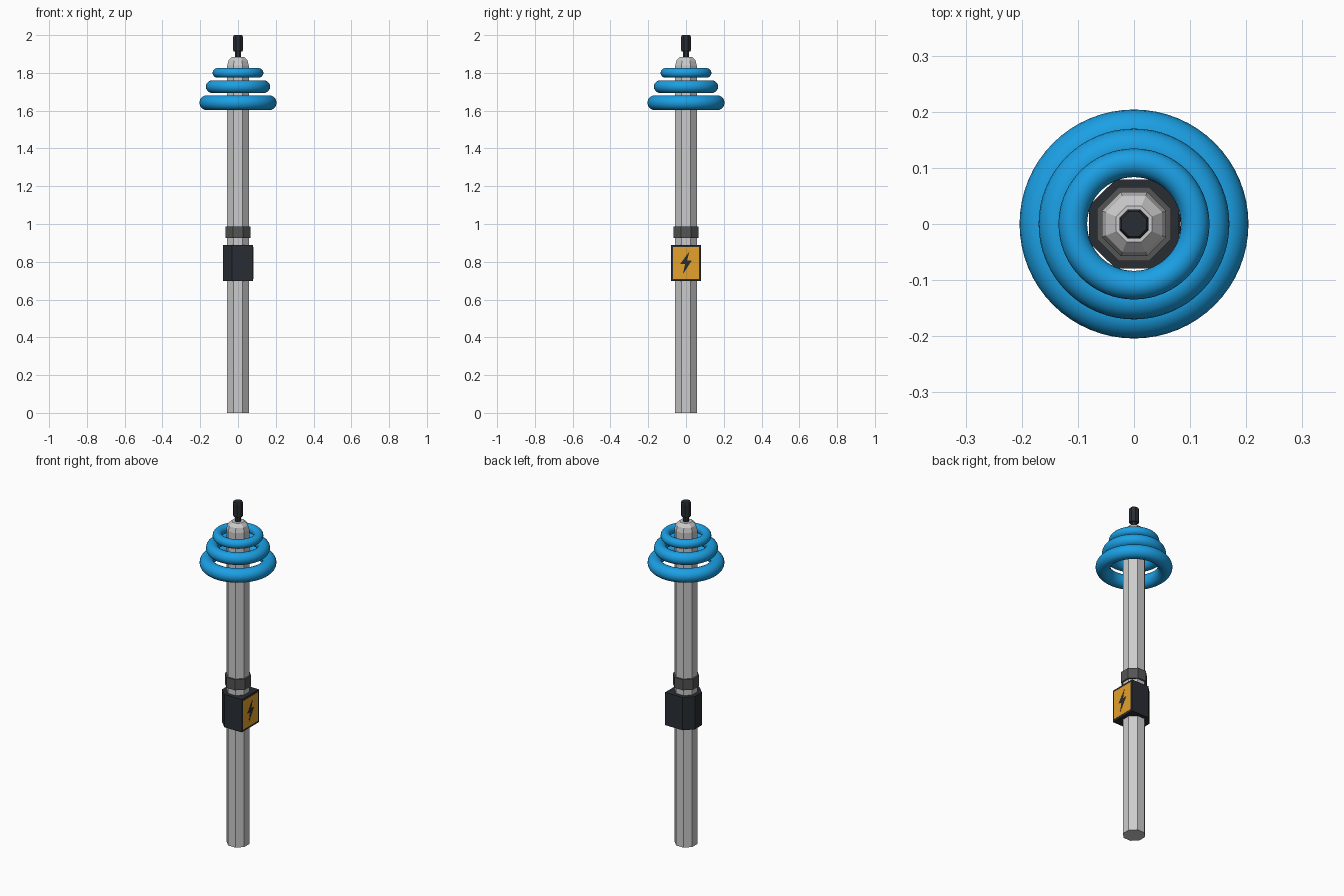
import bpy, bmesh, math

if "Cube" in bpy.data.objects:
    bpy.data.objects.remove(bpy.data.objects["Cube"])


def material(name, rgb):
    m = bpy.data.materials.new(name)
    m.diffuse_color = (*rgb, 1)
    m.use_nodes = True
    m.node_tree.nodes["Principled BSDF"].inputs["Base Color"].default_value = m.diffuse_color
    return m


BLUE = material("blue", (0.011, 0.35, 0.78))
DARK = material("dark", (0.022, 0.026, 0.033))
COLLAR = material("collar_grey", (0.09, 0.09, 0.09))
YELLOW = material("yellow", (0.78, 0.36, 0.025))


def finish(name, bm, mat=None):
    bmesh.ops.recalc_face_normals(bm, faces=bm.faces[:])
    me = bpy.data.meshes.new(name)
    bm.to_mesh(me)
    bm.free()
    ob = bpy.data.objects.new(name, me)
    bpy.context.collection.objects.link(ob)
    if mat:
        me.materials.append(mat)
    return ob


def octagon_lathe(name, profile, mat=None):
    """Stack octagon rings; profile holds (half width across flats, z)."""
    bm = bmesh.new()
    rings = []
    for a, z in profile:
        r = a / math.cos(math.pi / 8)
        rings.append([bm.verts.new((r * math.cos(t), r * math.sin(t), z))
                      for t in (math.pi / 8 + i * math.pi / 4 for i in range(8))])
    for lo, hi in zip(rings, rings[1:]):
        for i in range(8):
            j = (i + 1) % 8
            bm.faces.new((lo[i], lo[j], hi[j], hi[i]))
    bm.faces.new(rings[0])
    bm.faces.new(rings[-1])
    return finish(name, bm, mat)


def prism(name, outline, axis, start, depth, mat):
    """Extrude a 2D outline: axis 'z' uses (x, y), axis 'x' uses (y, z)."""
    bm = bmesh.new()
    place = (lambda a, b: (a, b, start)) if axis == 'z' else (lambda a, b: (start, a, b))
    face = bm.faces.new([bm.verts.new(place(a, b)) for a, b in outline])
    ext = bmesh.ops.extrude_face_region(bm, geom=[face])
    verts = [v for v in ext["geom"] if isinstance(v, bmesh.types.BMVert)]
    bmesh.ops.translate(bm, verts=verts,
                        vec=(0, 0, depth) if axis == 'z' else (depth, 0, 0))
    return finish(name, bm, mat)


# Octagonal pole with rounded cap
octagon_lathe("pole", [(0.057, 0), (0.057, 1.84), (0.05, 1.866), (0.032, 1.885)])

# Collar band around the pole
octagon_lathe("collar", [(0.066, 0.925), (0.066, 0.987)], COLLAR)

# Tip: thin neck and faceted knob
octagon_lathe("tip", [(0.016, 1.88), (0.016, 1.912), (0.022, 1.912),
                      (0.026, 1.92), (0.026, 1.992), (0.022, 2.0)], DARK)

# Control box: square on the panel side, chamfered at the back
prism("control_box", [(0.08, -0.079), (0.08, 0.079), (-0.033, 0.079), (-0.08, 0.033),
                      (-0.08, -0.033), (-0.033, -0.079)], 'z', 0.698, 0.192, DARK)

# Warning panel and lightning bolt
prism("warning_panel", [(-0.068, 0.71), (0.068, 0.71), (0.068, 0.878), (-0.068, 0.878)],
      'x', 0.079, 0.0025, YELLOW)
bolt = [(0.018, 0.06), (-0.031, -0.007), (-0.005, -0.007),
        (-0.017, -0.062), (0.031, 0.012), (0.006, 0.012)]
prism("bolt_symbol", [(y, z + 0.795) for y, z in bolt], 'x', 0.081, 0.0015, DARK)

# Three floating coil rings, shrinking upward
for name, R, r, z in (("lower_ring", 0.165, 0.039, 1.642),
                      ("middle_ring", 0.136, 0.034, 1.727),
                      ("upper_ring", 0.109, 0.0255, 1.80)):
    bpy.ops.mesh.primitive_torus_add(major_radius=R, minor_radius=r, major_segments=64,
                                     minor_segments=20, location=(0, 0, z))
    ring = bpy.context.object
    ring.name = name
    ring.data.materials.append(BLUE)
    bpy.ops.object.shade_smooth()
